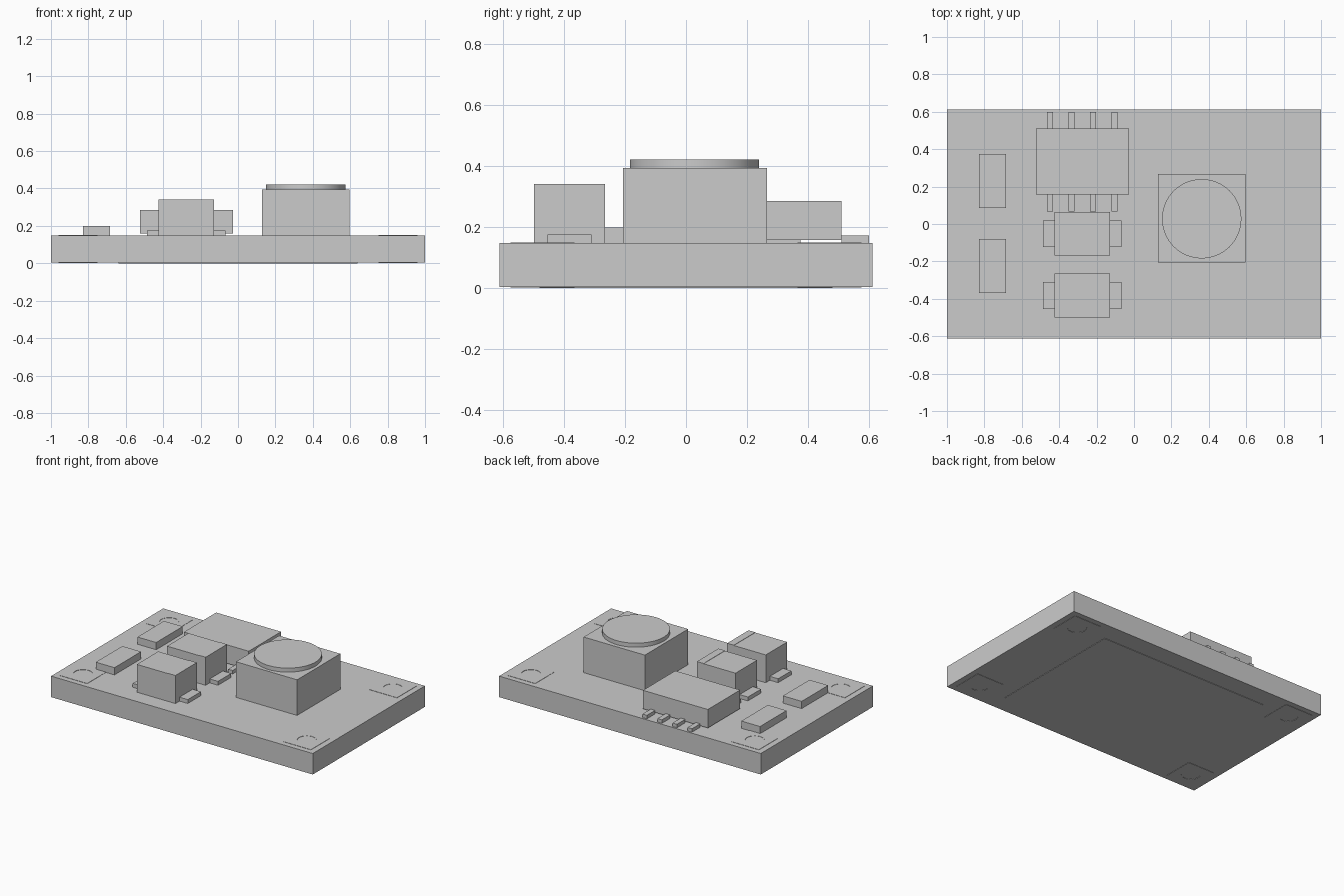
import bpy
import bmesh
from mathutils import Matrix, Vector

if "Cube" in bpy.data.objects:
    bpy.data.objects.remove(bpy.data.objects["Cube"], do_unlink=True)

GREY = (0.6, 0.6, 0.6, 1.0)
grey = bpy.data.materials.new("plain_grey")
grey.use_nodes = True
grey.diffuse_color = GREY
grey.node_tree.nodes["Principled BSDF"].inputs["Base Color"].default_value = GREY

TOP = 0.148      # upper surface of the board
BASE = 0.003     # lower surface of the board
FOIL = 0.002     # thickness of printed foil


def finish(name, bm):
    bmesh.ops.recalc_face_normals(bm, faces=bm.faces)
    mesh = bpy.data.meshes.new(name)
    bm.to_mesh(mesh)
    bm.free()
    mesh.materials.append(grey)
    obj = bpy.data.objects.new(name, mesh)
    bpy.context.collection.objects.link(obj)


def box(name, x, y, z):
    """Box from (min, max) pairs."""
    size = Vector((x[1] - x[0], y[1] - y[0], z[1] - z[0]))
    centre = Vector((sum(x), sum(y), sum(z))) / 2
    bm = bmesh.new()
    bmesh.ops.create_cube(bm, size=1, matrix=Matrix.LocRotScale(centre, None, size))
    finish(name, bm)


def pad(name, cx, cy, z):
    """Thin square corner pad with a round hole."""
    n = 32
    half, radius = 0.105, 0.06
    centre = Vector((cx, cy, z))
    bm = bmesh.new()
    hole = bmesh.ops.create_circle(bm, segments=n, radius=radius)["verts"]
    bmesh.ops.translate(bm, verts=hole, vec=centre)
    rim = []
    for v in hole:
        d = v.co - centre
        rim.append(bm.verts.new(centre + d * half / max(abs(d.x), abs(d.y))))
    faces = [bm.faces.new((hole[i], rim[i], rim[(i + 1) % n], hole[(i + 1) % n])) for i in range(n)]
    moved = bmesh.ops.extrude_face_region(bm, geom=faces, use_keep_orig=True)["geom"]
    bmesh.ops.translate(bm, verts=[g for g in moved if isinstance(g, bmesh.types.BMVert)], vec=(0, 0, FOIL))
    finish(name, bm)


# Circuit board and its foil
box("board", (-1, 1), (-0.612, 0.612), (BASE, TOP))
box("underside_plate", (-0.64, 0.64), (-0.48, 0.48), (0, BASE))
for sx, side in ((-1, "right"), (1, "left")):
    for sy, end in ((-1, "front"), (1, "back")):
        pad(f"top_pad_{end}_{side}", sx * 0.855, sy * 0.47, TOP)
        pad(f"bottom_pad_{end}_{side}", sx * 0.855, sy * 0.47, BASE - FOIL)

# Flat resistors
for end, y in (("front", (-0.37, -0.08)), ("back", (0.085, 0.375))):
    box(f"resistor_{end}", (-0.828, -0.685), y, (TOP, 0.198))

# Tall capacitors, each with two terminals and a polarity band
for end, cy in (("front", -0.382), ("back", -0.052)):
    body = (cy - 0.117, cy + 0.117)
    lead = (cy - 0.072, cy + 0.072)
    box(f"capacitor_{end}", (-0.424, -0.129), body, (TOP, 0.34))
    box(f"capacitor_band_{end}", (-0.18, -0.129), body, (0.34, 0.342))
    box(f"terminal_right_{end}", (-0.487, -0.424), lead, (TOP, 0.175))
    box(f"terminal_left_{end}", (-0.129, -0.066), lead, (TOP, 0.175))

# Chip raised on eight pins
box("chip_body", (-0.524, -0.028), (0.157, 0.51), (0.158, 0.286))
for i in range(4):
    cx = -0.449 + i * 0.115
    pin = (cx - 0.017, cx + 0.017)
    box(f"chip_pin_front_{i + 1}", pin, (0.066, 0.157), (TOP, 0.172))
    box(f"chip_pin_back_{i + 1}", pin, (0.51, 0.6), (TOP, 0.172))

# Push button: square housing with a round cap
box("button_housing", (0.128, 0.596), (-0.206, 0.266), (TOP, 0.394))
bpy.ops.mesh.primitive_cylinder_add(vertices=64, radius=0.212, depth=0.028, location=(0.362, 0.028, 0.408))
cap = bpy.context.object
cap.name = "button_cap"
cap.data.materials.append(grey)
bpy.ops.object.shade_smooth_by_angle()
